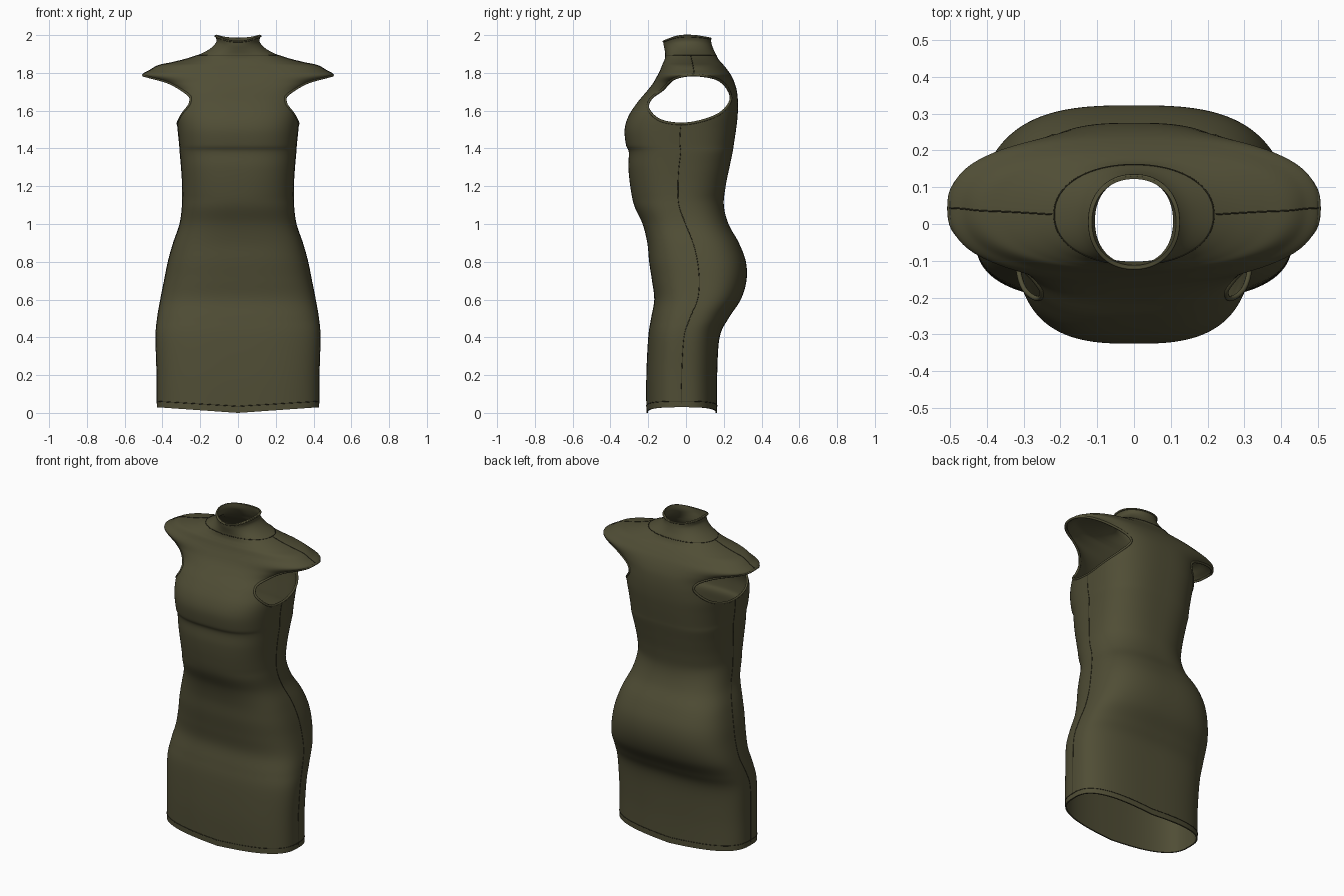
import bpy
import bmesh
from math import cos, sin, pi, copysign

cube = bpy.data.objects.get("Cube")
if cube:
    bpy.data.objects.remove(cube, do_unlink=True)


def make_material(name, rgb):
    mat = bpy.data.materials.new(name)
    mat.use_nodes = True
    colour = (*rgb, 1.0)
    mat.diffuse_color = colour
    shader = mat.node_tree.nodes["Principled BSDF"]
    shader.inputs["Base Color"].default_value = colour
    shader.inputs["Roughness"].default_value = 0.8
    return mat


cloth = make_material("olive cloth", (0.08, 0.075, 0.036))
thread = make_material("dark olive thread", (0.03, 0.028, 0.014))

# Dress profile: height, half width, front y, back y
PROFILE = [
    (0.0, .43, -.21, .165), (0.2, .43, -.21, .165), (0.4, .435, -.2, .178),
    (0.5, .427, -.185, .225), (0.6, .41, -.168, .29), (0.7, .39, -.18, .32),
    (0.8, .37, -.195, .317), (0.9, .342, -.205, .28), (1.0, .308, -.23, .225),
    (1.1, .295, -.275, .2), (1.2, .294, -.295, .21), (1.3, .3, -.305, .23),
    (1.38, .307, -.303, .247), (1.42, .31, -.318, .253), (1.5, .318, -.325, .265),
    (1.57, .325, -.305, .273), (1.64, .325, -.26, .275), (1.7, .34, -.21, .27),
    (1.745, .41, -.175, .258), (1.785, .503, -.152, .24), (1.815, .465, -.137, .22),
    (1.84, .42, -.127, .2), (1.855, .35, -.12, .187), (1.875, .27, -.112, .17),
    (1.9, .2, -.11, .158), (1.93, .145, -.113, .145), (1.965, .115, -.118, .135),
    (2.0, .122, -.12, .13),
]
# Armhole outline seen from the side: y, z
ARMHOLE = [
    (-.03, 1.53), (.08, 1.545), (.18, 1.585), (.235, 1.65), (.225, 1.71),
    (.17, 1.765), (.08, 1.786), (0, 1.786), (-.07, 1.765), (-.125, 1.71),
    (-.185, 1.665), (-.2, 1.61), (-.14, 1.55),
]
STEPS = 6
AROUND = 128


def spline(points, closed=False):
    """Smooth curve through the points, with even steps between them."""
    count = len(points)

    def pick(i):
        return points[i % count] if closed else points[max(0, min(count - 1, i))]

    result = []
    for i in range(count if closed else count - 1):
        a, b, c, d = (pick(i + k) for k in (-1, 0, 1, 2))
        for s in range(STEPS):
            t = s / STEPS
            result.append(tuple(
                q + t / 2 * (r - p + t * (2*p - 5*q + 4*r - e + t * (3*(q - r) + e - p)))
                for p, q, r, e in zip(a, b, c, d)))
    if not closed:
        result.append(points[-1])
    return result


def clamp(v):
    return max(0.0, min(1.0, v))


def squareness(z):
    waist = 0.4 * clamp(1 - abs(z - 1.13) / 0.25)
    shoulder = 0.7 * clamp((z - 1.57) / 0.32) ** 2
    return 2.85 - waist - shoulder


def ring_point(row, angle, lift=0.0):
    z, w, front, back = row
    power = 2 / squareness(z)
    c, s = cos(angle), sin(angle)
    x = (w + lift) * copysign(abs(c) ** power, c)
    y = (front + back) / 2 + ((back - front) / 2 + lift) * copysign(abs(s) ** power, s)
    # Hem rises at the sides; collar edge dips at front and back
    hem = 0.03 * abs(x) / w * clamp(1 - z / 0.3)
    dip = (0.03 if s < 0 else 0.013) * s * s * clamp((z - 1.9) / 0.1)
    return (x, y, z + hem - dip)


rows = spline(PROFILE)


def row_at(z):
    for a, b in zip(rows, rows[1:]):
        if a[0] <= z <= b[0]:
            t = (z - a[0]) / (b[0] - a[0])
            return tuple(p + t * (q - p) for p, q in zip(a, b))
    return rows[-1]


def side_x(y, z):
    """Half width of the dress at a given depth and height."""
    _, w, front, back = row_at(z)
    n = squareness(z)
    depth = abs(y - (front + back) / 2) / ((back - front) / 2)
    return w * max(0.0, 1 - depth ** n) ** (1 / n)


def add_mesh(name, bm, mat):
    mesh = bpy.data.meshes.new(name)
    bm.normal_update()
    bm.to_mesh(mesh)
    bm.free()
    obj = bpy.data.objects.new(name, mesh)
    bpy.context.collection.objects.link(obj)
    mesh.materials.append(mat)
    return obj


def add_tube(name, points, radius, mat, closed=False):
    curve = bpy.data.curves.new(name, "CURVE")
    curve.dimensions = "3D"
    curve.bevel_depth = radius
    curve.bevel_resolution = 2
    line = curve.splines.new("POLY")
    line.points.add(len(points) - 1)
    for target, co in zip(line.points, points):
        target.co = (*co, 1)
    line.use_cyclic_u = closed
    obj = bpy.data.objects.new(name, curve)
    bpy.context.collection.objects.link(obj)
    curve.materials.append(mat)
    return obj


# Dress shell lofted from rings
bm = bmesh.new()
rings = [[bm.verts.new(ring_point(row, 2 * pi * i / AROUND)) for i in range(AROUND)]
         for row in rows]
for low, high in zip(rings, rings[1:]):
    for i in range(AROUND):
        j = (i + 1) % AROUND
        bm.faces.new((low[i], low[j], high[j], high[i]))
dress = add_mesh("dress_shell", bm, cloth)
solid = dress.modifiers.new("thickness", "SOLIDIFY")
solid.thickness = 0.008
solid.offset = -1

# Prism that opens both armholes
outline = spline(ARMHOLE, closed=True)
bm = bmesh.new()
ends = [[bm.verts.new((x, y, z)) for y, z in outline] for x in (-1, 1)]
for i in range(len(outline)):
    j = (i + 1) % len(outline)
    bm.faces.new((ends[0][i], ends[0][j], ends[1][j], ends[1][i]))
for end in ends:
    bm.faces.new(end)
bmesh.ops.recalc_face_normals(bm, faces=bm.faces)
cutter = add_mesh("armhole_cutter", bm, cloth)
cutter.hide_render = True
cut = dress.modifiers.new("armholes", "BOOLEAN")
cut.operation = "DIFFERENCE"
cut.solver = "EXACT"
cut.object = cutter

bpy.ops.object.select_all(action="DESELECT")
dress.select_set(True)
bpy.context.view_layer.objects.active = dress
for name in ("thickness", "armholes"):
    bpy.ops.object.modifier_apply(modifier=name)
bpy.data.objects.remove(cutter, do_unlink=True)
bpy.ops.object.shade_smooth_by_angle(angle=0.8)

# Armhole bindings, side seams and shoulder seams on both sides
for side, sign in (("left", 1), ("right", -1)):
    binding = [(sign * (side_x(y, z) - 0.003), y, z) for y, z in outline]
    add_tube(side + "_armhole_binding", binding, 0.007, cloth, closed=True)
    angle = 0 if sign > 0 else pi
    for part, low, high in (("side_seam", 0.01, 1.525), ("shoulder_seam", 1.79, 1.895)):
        path = [ring_point(row, angle) for row in rows if low < row[0] < high]
        add_tube(side + "_" + part, path, 0.002, thread)

# Collar seam, collar edge and hem stitching
for name, z, radius, mat in (("collar_seam", 1.893, 0.002, thread),
                             ("collar_edge", 1.994, 0.005, cloth),
                             ("hem_stitch", 0.035, 0.002, thread)):
    loop = [ring_point(row_at(z), 2 * pi * i / AROUND) for i in range(AROUND)]
    add_tube(name, loop, radius, mat, closed=True)
